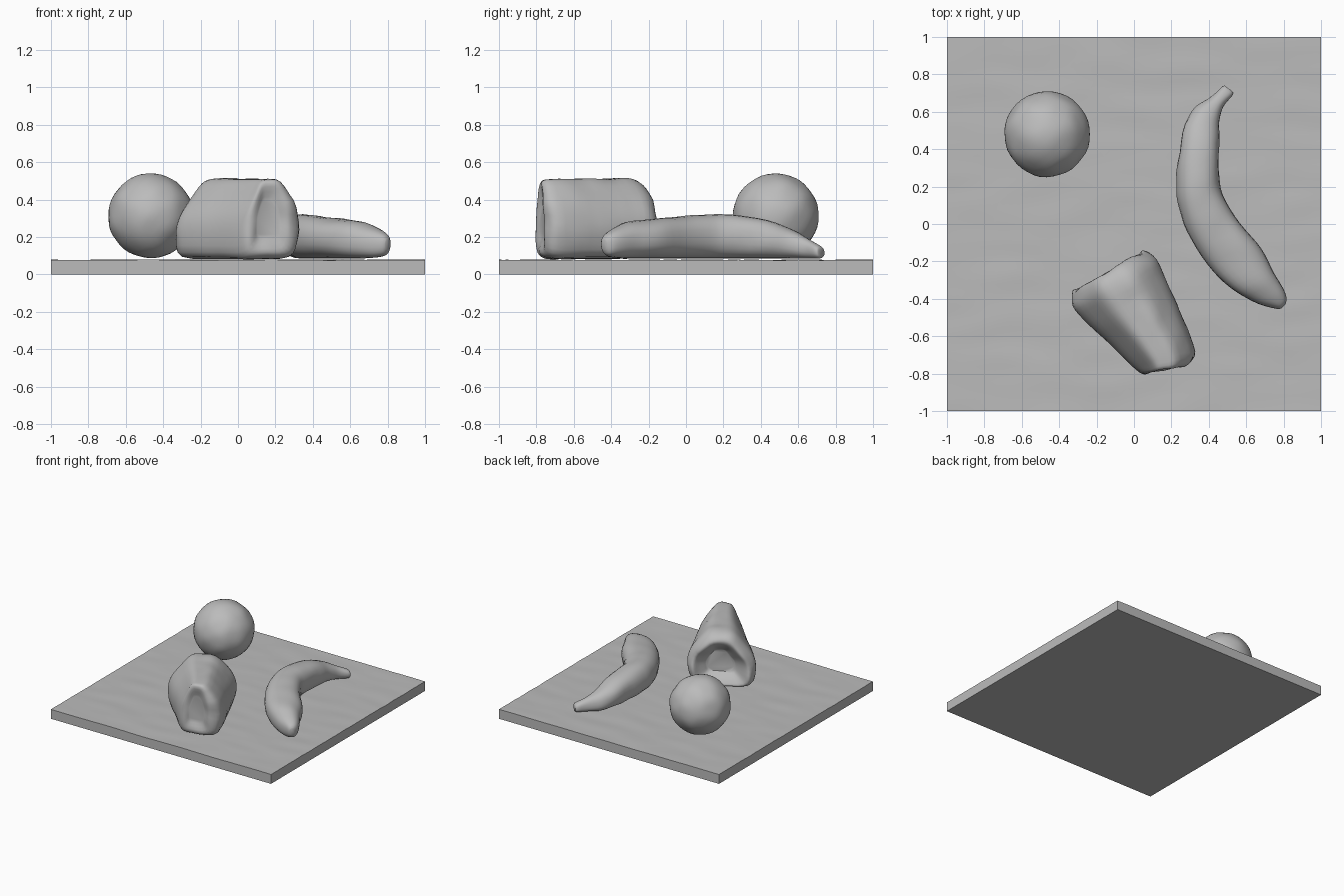
import bpy, bmesh, math
from mathutils import Vector, noise

if "Cube" in bpy.data.objects:
    bpy.data.objects.remove(bpy.data.objects["Cube"])

grey = bpy.data.materials.new("plain grey")
grey.diffuse_color = (0.5, 0.5, 0.5, 1)
grey.use_nodes = True
grey.node_tree.nodes["Principled BSDF"].inputs["Base Color"].default_value = grey.diffuse_color


def finish(bm, name, angle=50):
    bmesh.ops.recalc_face_normals(bm, faces=bm.faces)
    mesh = bpy.data.meshes.new(name)
    bm.to_mesh(mesh)
    bm.free()
    ob = bpy.data.objects.new(name, mesh)
    bpy.context.collection.objects.link(ob)
    mesh.materials.append(grey)
    bpy.ops.object.select_all(action='DESELECT')
    ob.select_set(True)
    bpy.context.view_layer.objects.active = ob
    bpy.ops.object.shade_smooth_by_angle(angle=math.radians(angle))
    return ob


def smooth_path(pts, steps, closed=False):
    """Catmull-Rom resampling of points of any dimension."""
    n, out = len(pts), []
    get = (lambda i: pts[i % n]) if closed else (lambda i: pts[max(0, min(n - 1, i))])
    for i in range(n if closed else n - 1):
        for s in range(steps):
            t = s / steps
            out.append([0.5 * (2 * b + (c - a) * t + (2 * a - 5 * b + 4 * c - d) * t * t
                               + (3 * b - a - 3 * c + d) * t ** 3)
                        for a, b, c, d in zip(get(i - 1), get(i), get(i + 1), get(i + 2))])
    return out if closed else out + [list(pts[-1])]


def loft(name, stations, profile, lump):
    """Stations: left xy, right xy, bottom z, top z. Profile: closed loop in the unit square."""
    bm = bmesh.new()
    rings = []
    for lx, ly, rx, ry, zb, zt in stations:
        ring = []
        for u, v in profile:
            p = Vector((lx + (rx - lx) * u, ly + (ry - ly) * u, zb + (zt - zb) * v))
            k = noise.noise(p * 9) * lump
            ring.append(bm.verts.new(p + Vector((k, -k, k * 0.5 * v))))
        rings.append(ring)
    n = len(profile)
    for a, b in zip(rings, rings[1:]):
        for i in range(n):
            bm.faces.new((a[i], a[(i + 1) % n], b[(i + 1) % n], b[i]))
    bm.faces.new(rings[0])
    bm.faces.new(rings[-1])
    return finish(bm, name)


# Board: thin square slab with a faintly rippled top
bm = bmesh.new()
bmesh.ops.create_grid(bm, x_segments=50, y_segments=50, size=1)
base = bmesh.ops.extrude_face_region(bm, geom=bm.faces[:])["geom"]
raised = [g for g in base if isinstance(g, bmesh.types.BMVert)]
for v in raised:
    v.co.z = 0.077 + 0.004 * noise.noise(Vector((v.co.x * 3, v.co.y * 9, 0)))
finish(bm, "board", 40)

# Round fruit: slightly lumpy ball
bm = bmesh.new()
bmesh.ops.create_icosphere(bm, subdivisions=4, radius=1)
for v in bm.verts:
    r = 0.229 + 0.006 * noise.noise(v.co * 2.5)
    v.co = Vector((-0.465, 0.48, 0.312)) + Vector((v.co.x * r, v.co.y * r, v.co.z * r * 0.99))
finish(bm, "round_fruit")

# Banana: bent tapering body with a short stem
oval = [(0.5 + 0.5 * math.copysign(abs(math.cos(a)) ** 0.85, math.cos(a)),
         0.5 + 0.5 * math.copysign(abs(math.sin(a)) ** 0.85, math.sin(a)))
        for a in (i * math.tau / 24 for i in range(24))]
banana = [(0.485, 0.74, 0.525, 0.71, 0.095, 0.14),
          (0.46, 0.73, 0.53, 0.69, 0.085, 0.155),
          (0.40, 0.67, 0.475, 0.63, 0.085, 0.19),
          (0.31, 0.60, 0.455, 0.55, 0.085, 0.235),
          (0.25, 0.44, 0.455, 0.43, 0.085, 0.29),
          (0.228, 0.22, 0.455, 0.25, 0.085, 0.32),
          (0.245, 0.07, 0.485, 0.13, 0.085, 0.32),
          (0.31, -0.09, 0.57, 0.0, 0.085, 0.31),
          (0.42, -0.25, 0.68, -0.13, 0.085, 0.295),
          (0.54, -0.36, 0.74, -0.25, 0.085, 0.28),
          (0.66, -0.425, 0.795, -0.34, 0.09, 0.25),
          (0.755, -0.45, 0.815, -0.39, 0.105, 0.215),
          (0.785, -0.45, 0.81, -0.425, 0.13, 0.185)]
loft("banana", smooth_path(banana, 4), oval, 0.008)

# Loaf: ridged block, wider toward the back, with a hollow back end
section = [(0.08, 0.02), (0.0, 0.25), (0.03, 0.52), (0.17, 0.76), (0.33, 0.97), (0.5, 1.0),
           (0.7, 0.97), (0.91, 0.72), (1.0, 0.45), (0.97, 0.18), (0.85, 0.02), (0.45, 0.0)]
loaf = [(0.10, -0.775, 0.22, -0.75, 0.2, 0.40),
        (0.05, -0.80, 0.28, -0.755, 0.12, 0.49),
        (-0.01, -0.76, 0.325, -0.68, 0.085, 0.51),
        (-0.13, -0.64, 0.265, -0.51, 0.085, 0.51),
        (-0.25, -0.53, 0.19, -0.34, 0.085, 0.51),
        (-0.325, -0.44, 0.12, -0.19, 0.085, 0.51),
        (-0.325, -0.365, 0.05, -0.145, 0.095, 0.46),
        (-0.27, -0.36, 0.02, -0.19, 0.13, 0.41),
        (-0.18, -0.37, 0.0, -0.27, 0.18, 0.35)]
loft("loaf", smooth_path(loaf, 4), smooth_path(section, 3, True), 0.012)
